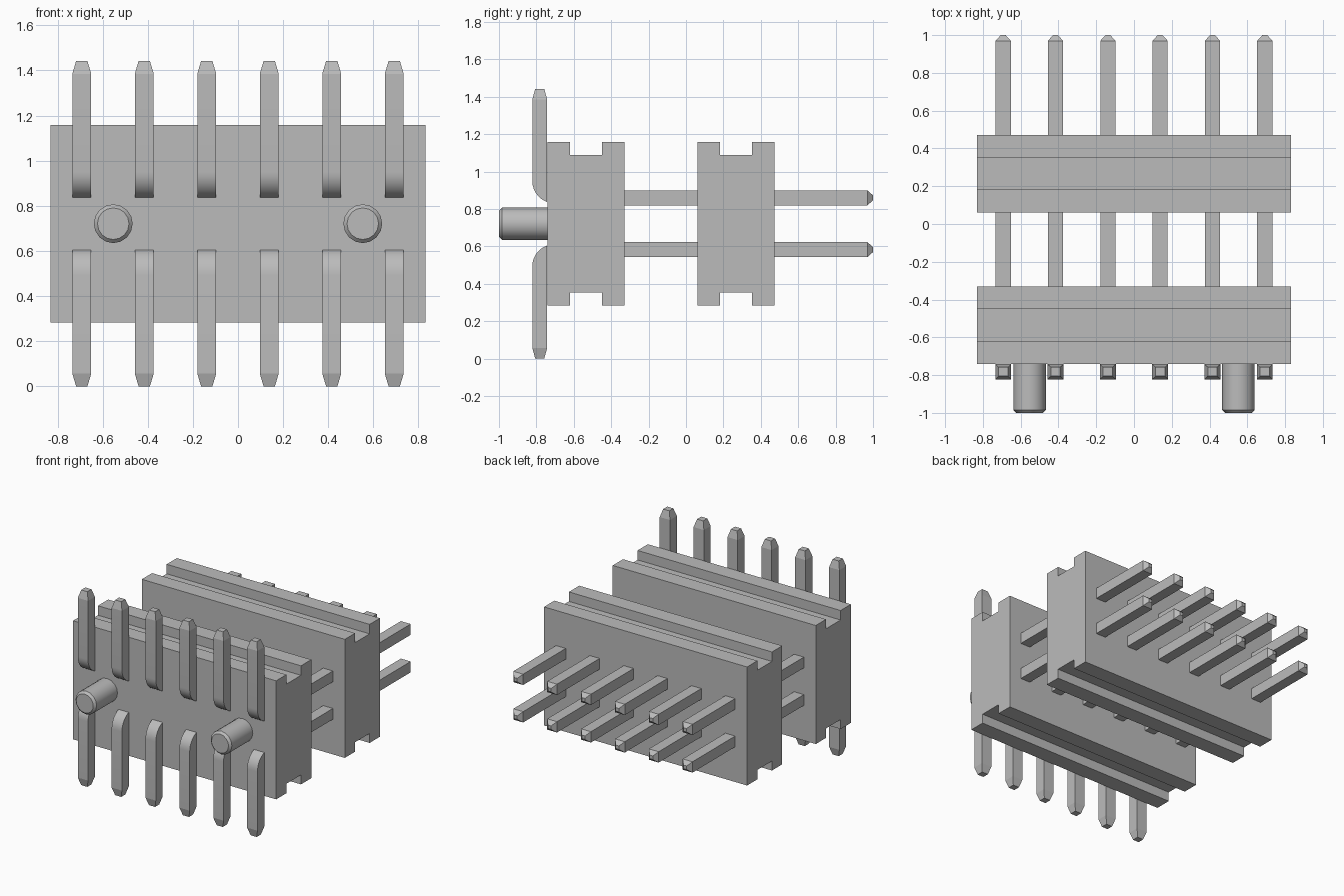
import bpy, bmesh, math

cube = bpy.data.objects.get("Cube")
if cube:
    bpy.data.objects.remove(cube)

MID_Z = 0.721      # height of the symmetry plane
PITCH = 0.277      # spacing of the pins
HALF = 0.042       # half thickness of a pin

grey = bpy.data.materials.new("matte grey")
grey.use_nodes = True
colour = (0.5, 0.5, 0.5, 1)
grey.diffuse_color = colour
grey.node_tree.nodes["Principled BSDF"].inputs["Base Color"].default_value = colour


def loft(name, rings, smooth=None):
    """Skin a closed solid through rings of equal point count."""
    bm = bmesh.new()
    loops = [[bm.verts.new(p) for p in ring] for ring in rings]
    n = len(loops[0])
    for a, b in zip(loops, loops[1:]):
        for i in range(n):
            j = (i + 1) % n
            bm.faces.new((a[i], a[j], b[j], b[i]))
    bm.faces.new(loops[0])
    bm.faces.new(loops[-1])
    bmesh.ops.recalc_face_normals(bm, faces=bm.faces)
    mesh = bpy.data.meshes.new(name)
    bm.to_mesh(mesh)
    bm.free()
    mesh.materials.append(grey)
    if smooth:
        mesh.shade_smooth()
        mesh.set_sharp_from_angle(angle=math.radians(smooth))
    return mesh


def place(name, mesh, x=0, y=0, z=0):
    obj = bpy.data.objects.new(name, mesh)
    obj.location = (x, y, z)
    bpy.context.collection.objects.link(obj)


# Insulator blocks: an H-like profile, grooved above and below
quarter = [(-0.205, 0.438), (-0.085, 0.438), (-0.085, 0.368)]
top = quarter + [(-y, z) for y, z in reversed(quarter)]
profile = top + [(-y, -z) for y, z in top]
block = loft("block", [[(x, y, z) for y, z in profile] for x in (-0.83, 0.83)])
place("front_block", block, y=-0.535, z=MID_Z)
place("back_block", block, y=0.267, z=MID_Z)


# Straight pins with a pyramid-cut tip
def square(r, y):
    return [(-r, y, -r), (r, y, -r), (r, y, r), (-r, y, r)]


pin = loft("pin", [square(0.04, -0.6), square(0.04, 0.97), square(0.013, 1.0)])


# Soldering legs: rounded bend, straight shank, tapered tip
def section(front, back, z, w=HALF):
    return [(-w, front, z), (w, front, z), (w, back, z), (-w, back, z)]


def leg_mesh(sign):
    inner, radius, bend_z = -0.742, 0.12, 0.95 - MID_Z
    rings = []
    for i in range(8):
        a = math.radians(70 * (1 - i / 7))
        rings.append(section(-0.702 - radius * math.cos(a), inner,
                             bend_z - radius * math.sin(a)))
    rings.append(section(-0.822, inner, 1.385 - MID_Z))
    rings.append(section(-0.806, -0.758, 1.442 - MID_Z, 0.025))
    return loft("leg", [[(x, y, sign * z) for x, y, z in r] for r in rings], 15)


for row, sign in (("upper", 1), ("lower", -1)):
    leg = leg_mesh(sign)
    for i in range(6):
        x = (i - 2.5) * PITCH
        place(f"{row}_pin_{i + 1}", pin, x, 0, MID_Z + sign * PITCH / 2)
        place(f"{row}_leg_{i + 1}", leg, x, 0, MID_Z)


# Locating pegs with a chamfered end
def circle(r, y, n=16):
    return [(r * math.cos(t * math.tau / n), y, r * math.sin(t * math.tau / n))
            for t in range(n)]


peg = loft("peg", [circle(0.086, -0.7), circle(0.086, -0.984), circle(0.07, -1.0)], 30)
for side, x in (("left", 0.553), ("right", -0.553)):
    place(f"{side}_locating_peg", peg, x, 0, MID_Z)
